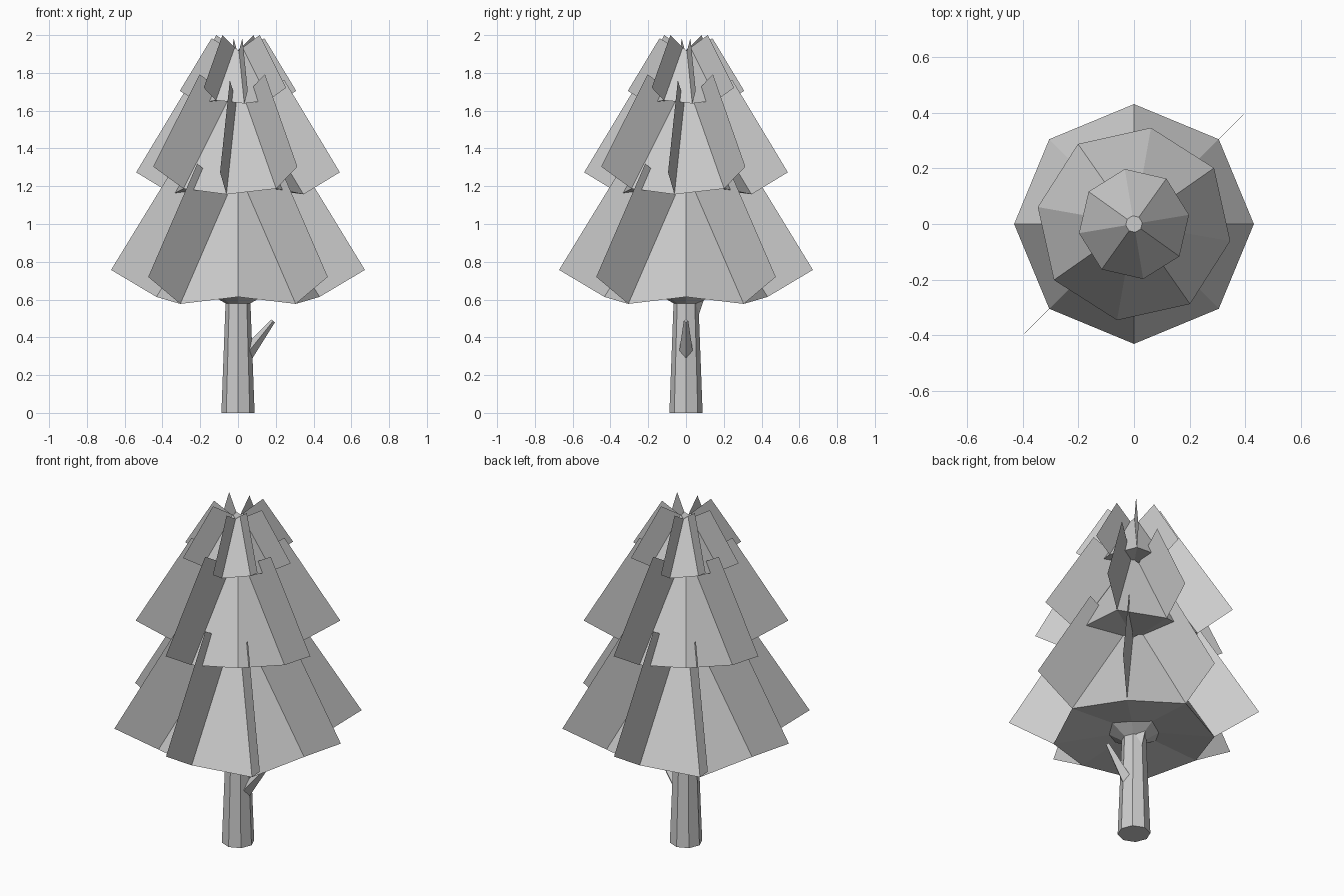
import bpy
from math import cos, sin, radians
from mathutils import Vector

if "Cube" in bpy.data.objects:
    bpy.data.objects.remove(bpy.data.objects["Cube"])

SIDES = 8


def add_mesh(name, verts, faces):
    mesh = bpy.data.meshes.new(name)
    mesh.from_pydata(verts, [], faces)
    mesh.update()
    obj = bpy.data.objects.new(name, mesh)
    bpy.context.collection.objects.link(obj)
    return obj


def polar(r, angle, z):
    return (r * cos(angle), r * sin(angle), z)


def loft(name, rings, caps=True):
    """Join equal-sized rings of points with quads."""
    n = len(rings[0])
    verts = [p for ring in rings for p in ring]
    faces = []
    for k in range(len(rings) - 1):
        for i in range(n):
            j = (i + 1) % n
            faces.append((k * n + i, k * n + j, (k + 1) * n + j, (k + 1) * n + i))
    if caps:
        faces.append(tuple(reversed(range(n))))
        faces.append(tuple(range(len(verts) - n, len(verts))))
    return add_mesh(name, verts, faces)


def branch(name, start, end, r0, r1):
    start, end = Vector(start), Vector(end)
    d = (end - start).normalized()
    side = d.cross(Vector((0, 0, 1))).normalized()
    up = side.cross(d)
    rings = []
    for c, r in ((start, r0), (end, r1)):
        rings.append([tuple(c + r * (cos(radians(a)) * side + sin(radians(a)) * up))
                      for a in (0, 90, 180, 270)])
    loft(name, rings)


def tier(name, base, scale, turn):
    """Foliage cone with a wavy rim, plus a flat upright fin on every ridge."""
    r0, r1, rise, wave = 0.432, 0.065, 0.6, 0.037
    out, lift = 0.24, 0.143
    low, high, fin_v, fin_f = [], [], [], []
    for i in range(SIDES):
        a = radians(turn + 45 * i)
        z = base + (wave * scale if i % 2 == 0 else 0)
        p = polar(r0 * scale, a, z)
        q = polar(r1 * scale, a, z + rise * scale)
        o = polar((r0 + out) * scale, a, z + lift * scale)
        t = polar((r1 + out) * scale, a, z + (rise + lift) * scale)
        low.append(p)
        high.append(q)
        fin_f.append(tuple(range(4 * i, 4 * i + 4)))
        fin_v += [p, o, t, q]
    n = SIDES
    verts = low + high + [(0, 0, base + 0.06 * scale)]
    faces = [(i, (i + 1) % n, n + (i + 1) % n, n + i) for i in range(n)]
    faces += [((i + 1) % n, i, 2 * n) for i in range(n)]
    faces.append(tuple(range(n, 2 * n)))
    add_mesh(name + "_foliage", verts, faces)
    add_mesh(name + "_fins", fin_v, fin_f)


# Trunk, tapering up and flaring where it meets the foliage
profile = [(0.088, 0.0), (0.066, 0.58), (0.17, 0.64)]
loft("trunk", [[polar(r, radians(45 * i), z) for i in range(SIDES)] for r, z in profile])

# Broken branch stubs
branch("side_branch", (0.045, 0, 0.31), (0.186, 0, 0.487), 0.038, 0.012)
branch("upper_branch", (0, 0.03, 0.52), (0, 0.10, 0.68), 0.036, 0.02)

# Three foliage tiers, each smaller and turned
tier("lower", 0.577, 1.0, 0)
tier("middle", 1.157, 0.815, 35)
tier("top", 1.638, 0.465, 54.5)
